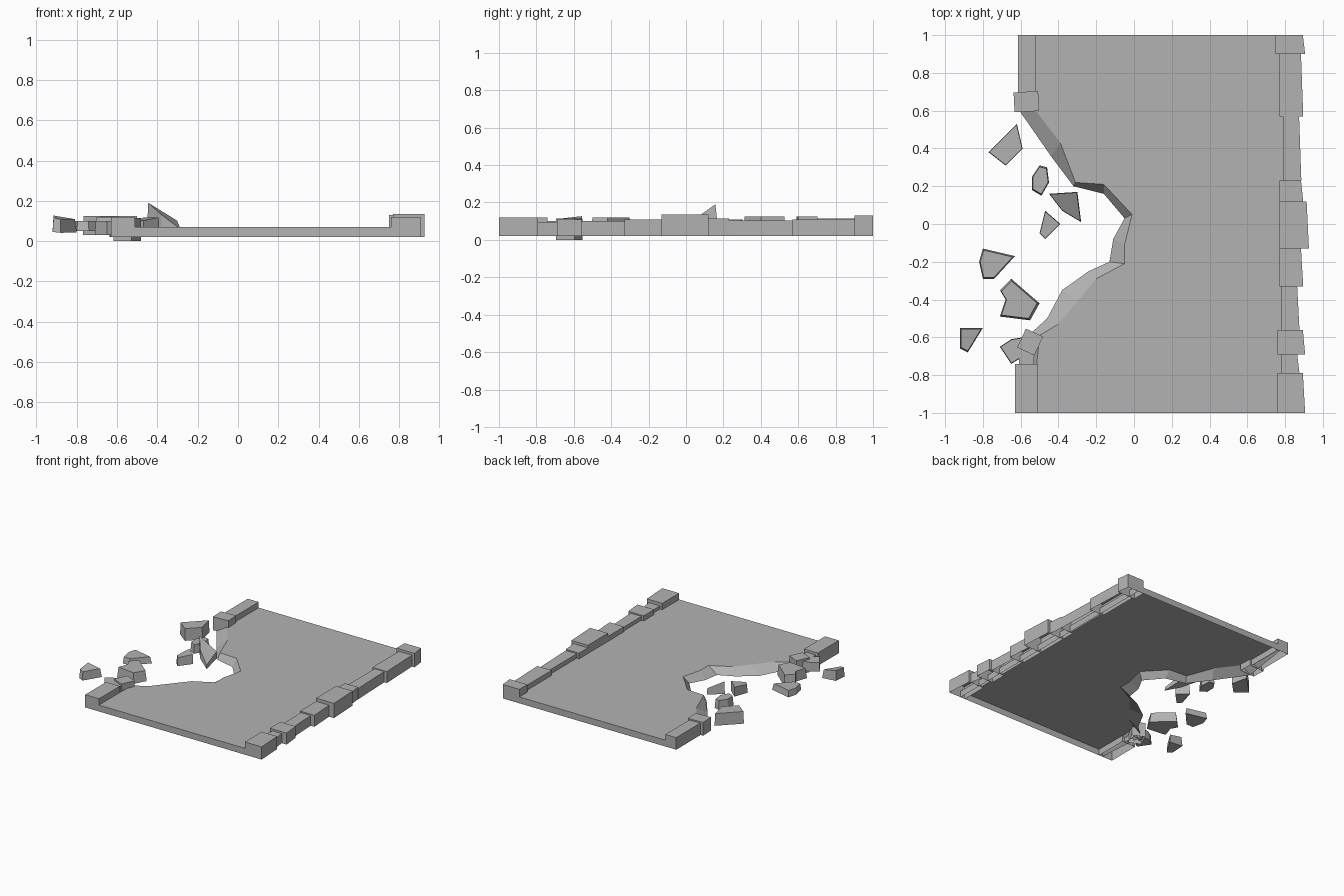
import bpy
import bmesh
from math import radians
from mathutils import Matrix, Vector

cube = bpy.data.objects.get("Cube")
if cube:
    bpy.data.objects.remove(cube)

stone = bpy.data.materials.new("grey stone")
stone.use_nodes = True
colour = (0.45, 0.45, 0.45, 1)
stone.diffuse_color = colour
stone.node_tree.nodes["Principled BSDF"].inputs["Base Color"].default_value = colour

FLOOR, DECK = 0.02, 0.07


def add_object(name, bm):
    mesh = bpy.data.meshes.new(name)
    bm.to_mesh(mesh)
    bm.free()
    mesh.materials.append(stone)
    obj = bpy.data.objects.new(name, mesh)
    bpy.context.collection.objects.link(obj)
    return obj


def loft(bm, lower, upper, closed_bottom):
    """Join two matching outlines with side walls and a cap."""
    low = [bm.verts.new(p) for p in lower]
    top = [bm.verts.new(p) for p in upper]
    count = len(low)
    for i in range(count):
        j = (i + 1) % count
        bm.faces.new((low[i], low[j], top[j], top[i]))
    bm.faces.new(top)
    if closed_bottom:
        bm.faces.new(low[::-1])
    bmesh.ops.recalc_face_normals(bm, faces=bm.faces)


# Road deck: an open shell whose broken edge slopes outward to the floor
broken_top = [(-.52, .6), (-.39, .43), (-.31, .22), (-.16, .21), (-.01, .05), (-.05, -.11),
              (-.05, -.21), (-.2, -.29), (-.3, -.41), (-.4, -.53), (-.5, -.59)]
broken_foot = [(-.6, .59), (-.44, .36), (-.32, .2), (-.16, .16), (-.05, .03), (-.11, -.08),
               (-.13, -.2), (-.24, -.25), (-.38, -.35), (-.46, -.5), (-.57, -.6)]
corners = [(-.54, -1), (.8, -1), (.8, 1), (-.54, 1)]
bm = bmesh.new()
top = [bm.verts.new((x, y, DECK)) for x, y in broken_top + corners]
foot = [bm.verts.new((x, y, FLOOR)) for x, y in broken_foot + corners]
bm.faces.new(top)
for i in range(len(top)):
    j = (i + 1) % len(top)
    bm.faces.new((top[j], top[i], foot[i], foot[j]))
for face in bm.faces:
    face.normal_update()
if bm.faces[:][0].normal.z < 0:
    bmesh.ops.reverse_faces(bm, faces=bm.faces)
add_object("road_deck", bm)


# Kerb stones: open-bottomed boxes with a slight skew
def kerb(name, x0, x1, y0, y1, height, skew=0.0, floor=FLOOR, turn=0):
    outline = [(x0, y0), (x1 + skew, y0), (x1 - skew, y1), (x0, y1)]
    bm = bmesh.new()
    loft(bm, [(x, y, floor) for x, y in outline],
         [(x, y, height) for x, y in outline], False)
    centre = Vector(((x0 + x1) / 2, (y0 + y1) / 2, 0))
    bmesh.ops.rotate(bm, verts=bm.verts, cent=centre,
                     matrix=Matrix.Rotation(radians(turn), 3, "Z"))
    add_object(name, bm)


# Left-hand model side: one continuous row, (inner x, outer x, end y, height)
row = [(.76, .9, -.79, .12), (.78, .87, -.69, .095), (.76, .9, -.56, .11),
       (.78, .87, -.33, .1), (.77, .89, -.13, .11), (.77, .92, .12, .135),
       (.77, .89, .23, .115), (.79, .88, .57, .105), (.77, .89, .9, .11),
       (.75, .9, 1, .13)]
start = -1
for number, (inner, outer, end, height) in enumerate(row):
    kerb(f"left_kerb_{number + 1}", inner, outer, start, end, height, skew=.006)
    start = end

# Opposite side: the few stones left beside the break
kerb("right_kerb_front", -.63, -.51, -1, -.74, .12)
kerb("right_kerb_link", -.61, -.53, -.74, -.63, .1)
kerb("right_kerb_loose", -.6, -.5, -.68, -.57, .115, floor=0, turn=-25)
kerb("right_kerb_stub", -.635, -.505, .595, .7, .125, turn=3)
kerb("right_kerb_back", -.615, -.52, .7, 1, .115)


# Rubble: tapered chunks whose top can tilt along x and y
def chunk(name, outline, low, high, taper=.9, tilt=(0, 0)):
    count = len(outline)
    cx = sum(p[0] for p in outline) / count
    cy = sum(p[1] for p in outline) / count
    lower, upper = [], []
    for x, y in outline:
        dx, dy = x - cx, y - cy
        lift = dx * tilt[0] + dy * tilt[1]
        lower.append((x, y, low + lift / 2))
        upper.append((cx + dx * taper, cy + dy * taper, high + lift))
    bm = bmesh.new()
    loft(bm, lower, upper, True)
    add_object(name, bm)


chunk("rubble_large_back", [(-.62, .53), (-.77, .38), (-.68, .31), (-.59, .4)], .03, .125, .97)
chunk("rubble_small_back", [(-.5, .31), (-.54, .25), (-.54, .18), (-.49, .15), (-.45, .22), (-.46, .3)],
      .04, .11)
chunk("rubble_tilted", [(-.45, .16), (-.38, .07), (-.28, .01), (-.3, .17)],
      .06, .12, .95, (-.6, .2))
chunk("rubble_small_middle", [(-.47, .07), (-.5, -.05), (-.47, -.08), (-.39, 0)],
      .04, .11, .95, (.1, .1))
chunk("rubble_wedge", [(-.63, -.17), (-.74, -.29), (-.8, -.29), (-.82, -.2), (-.8, -.13)], .05, .1)
chunk("rubble_large_front", [(-.65, -.29), (-.71, -.35), (-.68, -.4), (-.71, -.49), (-.55, -.51), (-.5, -.42)],
      .04, .12)
chunk("rubble_outer", [(-.8, -.55), (-.88, -.68), (-.92, -.66), (-.92, -.55)],
      .045, .115, .88, (-.15, .1))
chunk("rubble_by_kerb", [(-.71, -.65), (-.65, -.74), (-.6, -.71), (-.59, -.6), (-.65, -.61)],
      .03, .1, .95)
